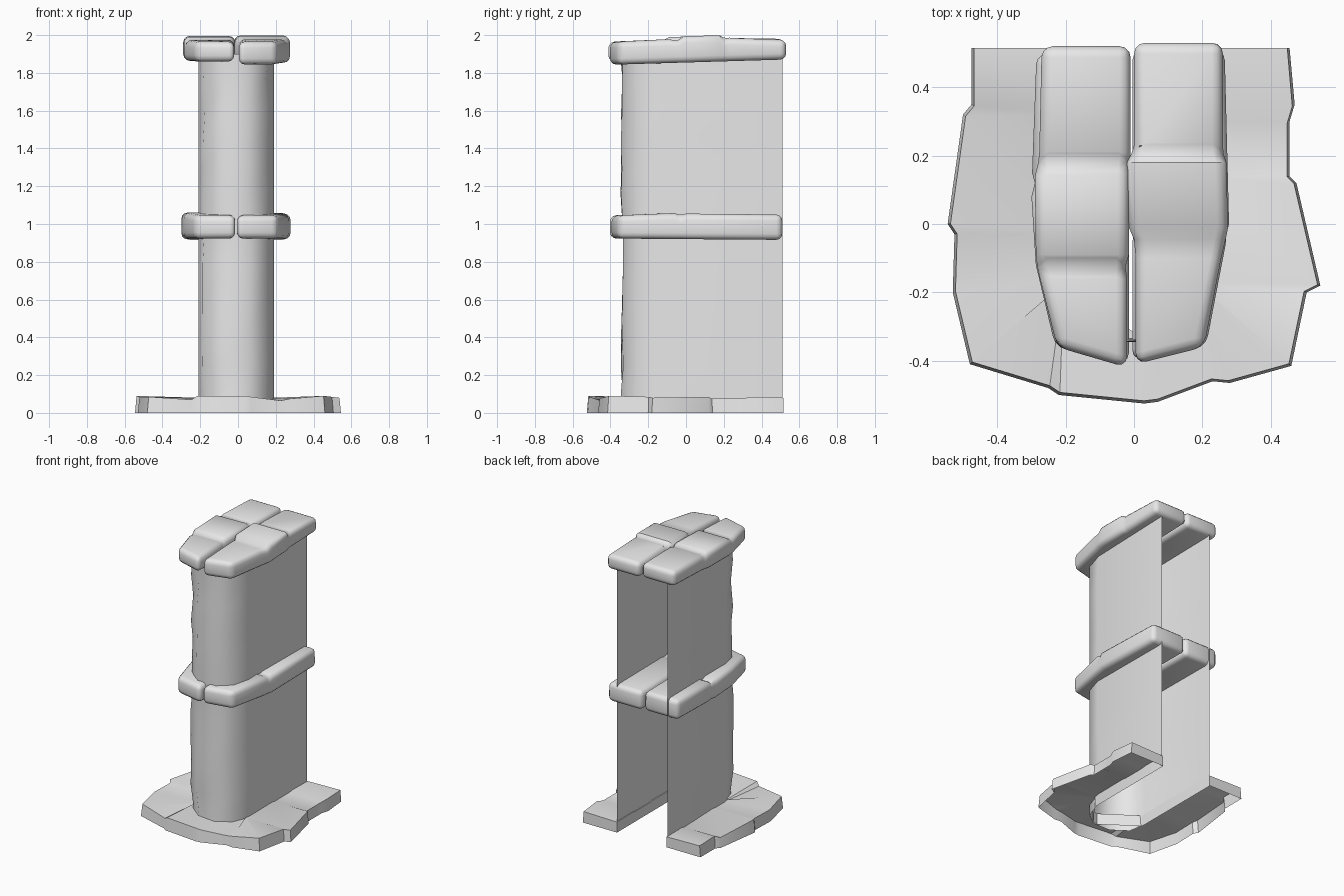
import bpy, bmesh, math, random

random.seed(4)
cube = bpy.data.objects.get("Cube")
if cube:
    bpy.data.objects.remove(cube, do_unlink=True)

stone = bpy.data.materials.new("pale_stone")
stone.use_nodes = True
grey = (0.8, 0.8, 0.8, 1)
stone.diffuse_color = grey
stone.node_tree.nodes["Principled BSDF"].inputs["Base Color"].default_value = grey


def loft(name, rings, closed=False, caps=False, extra_faces=(), angle=40, bevel=0):
    """Skin a list of equal-length point rings with quads."""
    bm = bmesh.new()
    verts = [[bm.verts.new(p) for p in ring] for ring in rings]
    count = len(rings[0])
    for low, high in zip(verts, verts[1:]):
        for i in range(count if closed else count - 1):
            j = (i + 1) % count
            bm.faces.new((low[i], low[j], high[j], high[i]))
    if caps:
        bm.faces.new(verts[0])
        bm.faces.new(verts[-1])
    for face in extra_faces:
        bm.faces.new([verts[r][i] for r, i in face])
    bmesh.ops.recalc_face_normals(bm, faces=bm.faces)
    mesh = bpy.data.meshes.new(name)
    bm.to_mesh(mesh)
    bm.free()
    mesh.materials.append(stone)
    obj = bpy.data.objects.new(name, mesh)
    bpy.context.collection.objects.link(obj)
    bpy.ops.object.select_all(action="DESELECT")
    obj.select_set(True)
    bpy.context.view_layer.objects.active = obj
    if bevel:
        mod = obj.modifiers.new("rounded_edges", "BEVEL")
        mod.width = bevel
        mod.segments = 3
        mod.limit_method = "ANGLE"
        mod.angle_limit = math.radians(50)
        mod.use_clamp_overlap = False
        bpy.ops.object.modifier_apply(modifier=mod.name)
    bpy.ops.object.shade_smooth_by_angle(angle=math.radians(angle))
    return obj


# Hollow shaft: a U-shaped wall, open at the back, with a worn front
profile = [(-.21, .51), (-.21, -.15), (-.18, -.26), (-.08, -.34),
           (.06, -.34), (.15, -.27), (.19, -.14), (.19, .51)]
levels = [0, .1, .25, .42, .6, .78, .95, 1.15, 1.3, 1.42, 1.6, 1.75, 1.9]
shaft = []
for z in levels:
    ring = []
    for x, y in profile:
        worn = 0 if y > 0 else random.uniform(-.009, .009)
        ring.append((x + worn * (abs(x) < .19), y + worn, z))
    shaft.append(ring)
loft("shaft_wall", shaft, angle=50)

# Rough ground apron around the shaft, hollow underneath
edge = [(-.475, .515, .08), (-.475, .35, .085), (-.5, .32, .07), (-.545, 0, .09),
        (-.525, -.03, .08), (-.53, -.2, .08), (-.48, -.41, .085), (-.25, -.48, .07),
        (-.22, -.5, .09), (.03, -.525, .09), (.07, -.52, .085), (.23, -.46, .065),
        (.28, -.465, .075), (.46, -.415, .09), (.505, -.2, .085), (.545, -.18, .08),
        (.475, .12, .085), (.455, .14, .075), (.455, .3, .075), (.47, .35, .085),
        (.455, .515, .08)]


def against_shaft(x, y):
    x = min(max(x, -.205), .185)
    return x, max(y, -.34 + .18 * (abs(x + .01) / .2) ** 3)


ground = [(x, y, 0) for x, y, z in edge]
rim = [(x * .985, y if y > .5 else y * .985, z) for x, y, z in edge]
inner = [(*against_shaft(x, y), .075 + (z - .08) / 2) for x, y, z in edge]
foot = [(x, y, 0) for x, y, z in inner]
last = len(edge) - 1
apron = loft("ground_apron", [ground, rim, inner, foot], angle=35,
             extra_faces=[[(r, i) for r in range(4)] for i in (0, last)])


# Paired rows of stone slabs, lofted from back to front
def slab_row(name, bottom, tilt, stations):
    rings = []
    for yo, xo, yi, xi, top in stations:
        rings.append([(xi, yi, bottom + tilt * yi), (xo, yo, bottom + tilt * yo),
                      (xo, yo, top), (xi, yi, top)])
    loft(name, rings, closed=True, caps=True, bevel=.032)


slab_row("top_slabs_left", 1.855, .03, [
    (.53, .26, .53, 0, 1.975), (.23, .26, .23, 0, 1.985), (.205, .262, .205, -.008, 1.975),
    (.18, .27, .18, -.02, 1.998), (-.01, .275, -.01, -.015, 1.995),
    (-.045, .268, -.045, 0, 1.972), (-.1, .255, -.1, .005, 1.978),
    (-.36, .205, -.41, .005, 1.965)])
slab_row("top_slabs_right", 1.865, .015, [
    (.52, -.27, .52, -.01, 1.98), (.21, -.277, .21, -.01, 1.985), (.18, -.28, .18, -.012, 1.97),
    (.14, -.29, .15, -.015, 1.995), (-.09, -.287, -.09, -.015, 1.99),
    (-.125, -.283, -.125, -.025, 1.965), (-.16, -.275, -.16, -.02, 1.975),
    (-.36, -.225, -.42, -.02, 1.965)])
slab_row("middle_slabs_left", .92, -.008, [
    (.51, .265, .51, -.005, 1.05), (0, .278, 0, -.005, 1.055), (-.03, .27, -.03, -.002, 1.04),
    (-.06, .268, -.06, -.005, 1.058), (-.36, .21, -.4, -.005, 1.045)])
slab_row("middle_slabs_right", .92, -.008, [
    (.5, -.285, .5, -.015, 1.055), (.15, -.298, .15, -.015, 1.06), (.12, -.29, .12, -.018, 1.045),
    (.08, -.3, .08, -.015, 1.06), (-.12, -.287, -.12, -.015, 1.06),
    (-.36, -.23, -.41, -.015, 1.045)])
